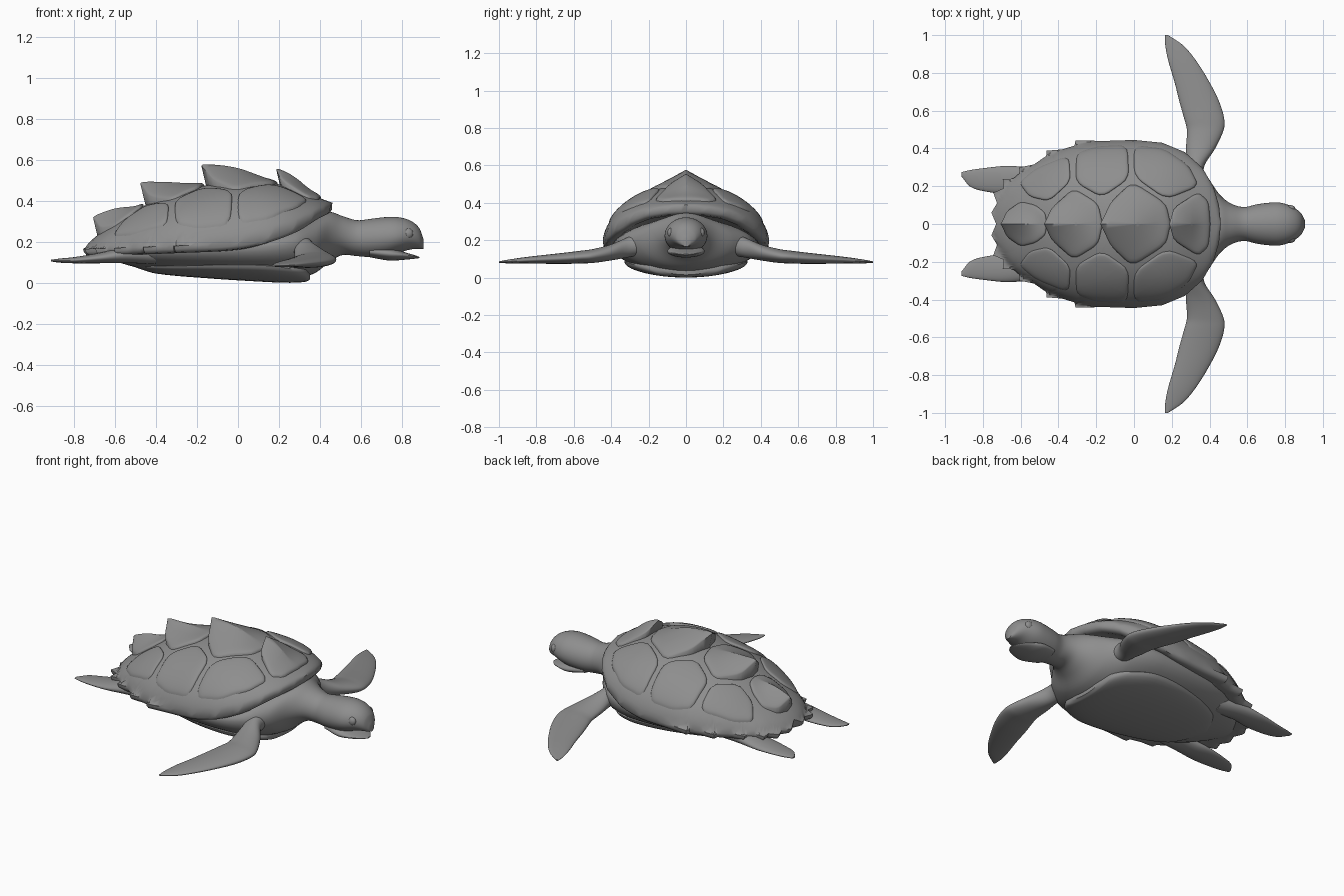
import bpy, bmesh, math
from mathutils import Vector

cube = bpy.data.objects.get("Cube")
if cube:
    bpy.data.objects.remove(cube, do_unlink=True)

GREY = (0.27, 0.27, 0.27, 1)
mat = bpy.data.materials.new("plain grey")
mat.use_nodes = True
mat.diffuse_color = GREY
mat.node_tree.nodes["Principled BSDF"].inputs["Base Color"].default_value = GREY


def curve(table, k):
    """Smooth value of every column of a table at key k (first column)."""
    k = min(max(k, table[0][0]), table[-1][0])
    i = max(j for j in range(len(table) - 1) if table[j][0] <= k)
    a, b = table[i], table[i + 1]
    p, n = table[max(i - 1, 0)], table[min(i + 2, len(table) - 1)]
    w = b[0] - a[0]
    t = (k - a[0]) / w
    out = []
    for c in range(1, len(a)):
        m0 = (b[c] - p[c]) / (b[0] - p[0]) * w
        m1 = (n[c] - a[c]) / (n[0] - a[0]) * w
        out.append((2*t**3 - 3*t*t + 1) * a[c] + (t**3 - 2*t*t + t) * m0
                   + (3*t*t - 2*t**3) * b[c] + (t**3 - t*t) * m1)
    return out


def skin(name, rings, angle=40, mirror=False, centre=None):
    """Bridge closed rings; close the ends with caps or a centre point."""
    bm = bmesh.new()
    loops = [[bm.verts.new(p) for p in r] for r in rings]
    n = len(loops[0])
    for a, b in zip(loops, loops[1:]):
        for i in range(n):
            bm.faces.new((a[i], a[(i + 1) % n], b[(i + 1) % n], b[i]))
    bm.faces.new(loops[0])
    if centre:
        c = bm.verts.new(centre)
        for i in range(n):
            bm.faces.new((loops[-1][i], loops[-1][(i + 1) % n], c))
    else:
        bm.faces.new(loops[-1])
    bmesh.ops.recalc_face_normals(bm, faces=bm.faces)
    me = bpy.data.meshes.new(name)
    bm.to_mesh(me)
    bm.free()
    me.materials.append(mat)
    me.polygons.foreach_set("use_smooth", [True] * len(me.polygons))
    me.set_sharp_from_angle(angle=math.radians(angle))
    ob = bpy.data.objects.new(name, me)
    bpy.context.collection.objects.link(ob)
    if mirror:
        m = ob.modifiers.new("mirror", 'MIRROR')
        m.use_axis = (False, True, False)
    return ob


def loft(name, table, ring, steps=5, **kw):
    keys = [a[0] + (b[0] - a[0]) * s / steps
            for a, b in zip(table, table[1:]) for s in range(steps)] + [table[-1][0]]
    return skin(name, [ring(k, *curve(table, k)) for k in keys], **kw)


TURN = [math.tau * i / 40 for i in range(40)]


def trunk(x, hw, low, mid, top):
    """Upright section with separate upper and lower halves."""
    return [(x, hw * math.cos(a), mid + math.sin(a) * (top - mid if math.sin(a) > 0 else mid - low))
            for a in TURN]


def front_blade(y, lead, trail, z, t):
    return [((lead + trail) / 2 + (lead - trail) / 2 * math.cos(a), y, z + t * math.sin(a)) for a in TURN]


def rear_blade(k, out, inn, z, t):
    return [(-k, (out + inn) / 2 + (out - inn) / 2 * math.cos(a), z + t * math.sin(a)) for a in TURN]


# Body, neck and upper head in one skin: x, half width, bottom, widest, top
loft("body_and_head", [
    (-.72, .03, .15, .165, .17), (-.6, .17, .105, .16, .2), (-.45, .29, .065, .165, .24),
    (-.2, .37, .035, .17, .25), (.1, .39, .018, .175, .27), (.28, .35, .018, .19, .31),
    (.38, .26, .05, .2, .33), (.45, .16, .105, .22, .345), (.51, .11, .135, .225, .325),
    (.58, .09, .13, .215, .305), (.65, .104, .125, .215, .312), (.72, .113, .13, .22, .32),
    (.78, .112, .145, .225, .32), (.84, .09, .162, .23, .303), (.885, .057, .165, .215, .265),
    (.905, .02, .165, .185, .21)], trunk)
loft("lower_jaw", [
    (.64, .08, .125, .15, .19), (.74, .1, .108, .14, .175), (.81, .082, .112, .135, .15),
    (.86, .05, .117, .128, .135), (.885, .015, .12, .123, .126)], trunk)
loft("plastron", [
    (-.5, .06, .075, .085, .12), (-.4, .2, .045, .08, .1), (-.15, .3, .022, .085, .1),
    (.1, .33, .006, .085, .1), (.25, .28, 0, .07, .1), (.33, .2, .005, .05, .1),
    (.35, .1, .015, .035, .05)], trunk)

# Flippers
loft("front_flipper", [
    (.2, .38, .24, .19, .06), (.3, .37, .27, .165, .055), (.4, .43, .275, .135, .043),
    (.5, .475, .28, .115, .037), (.56, .477, .265, .11, .034), (.65, .45, .24, .103, .03),
    (.75, .4, .215, .098, .024), (.87, .325, .18, .092, .016), (.95, .255, .165, .086, .01),
    (1, .18, .165, .083, .004)], front_blade, mirror=True)
loft("rear_flipper", [
    (.4, .28, .16, .14, .05), (.55, .3, .17, .135, .038), (.68, .307, .16, .12, .025),
    (.8, .295, .175, .11, .015), (.87, .285, .2, .108, .01), (.912, .275, .25, .108, .004)],
    rear_blade, mirror=True)

# Eyes
eye = Vector((.828, .082, .24))
skin("eye", [[eye + Vector((.026 * math.cos(b) * math.cos(a), .018 * math.sin(b),
                            .026 * math.cos(b) * math.sin(a))) for a in TURN[::2]]
             for b in [math.pi * (i / 10 - .5) * .98 for i in range(11)]], mirror=True)

# Shell shape: half width, ridge height and rim height along x
WIDTH = [(-.75, .03), (-.72, .12), (-.66, .215), (-.58, .28), (-.45, .36), (-.3, .42), (-.15, .44),
         (0, .445), (.15, .43), (.27, .38), (.36, .3), (.42, .2), (.45, .1), (.46, .01)]
RIDGE = [(-.75, .17), (-.7, .22), (-.6, .29), (-.45, .38), (-.3, .44), (-.1, .485), (.05, .495),
         (.2, .48), (.35, .43), (.46, .39)]
RIM = [(-.75, .165), (-.3, .18), (0, .195), (.15, .225), (.3, .28), (.4, .34), (.46, .37)]


def dome(x, y):
    rim, top = curve(RIM, x)[0], curve(RIDGE, x)[0]
    s = min(abs(y) / max(curve(WIDTH, x)[0], .01), 1)
    return rim + (top - rim) * (1 - s * s) ** .58


# Carapace with a toothed rear rim
teeth = [(-.31, .442), (-.315, .415), (-.38, .395), (-.462, .388), (-.465, .36), (-.53, .315),
         (-.605, .3), (-.605, .27), (-.64, .24), (-.695, .238), (-.69, .19), (-.745, .165),
         (-.725, .11), (-.755, .06), (-.73, 0)]
half = [(x, w) for x, w in reversed(WIDTH) if x > -.2]
half[0] = (.46, 0)
half += teeth
edge = half + [(x, -y) for x, y in reversed(half[1:-1])]


def divide(points, n):
    return [(a[0] + (b[0] - a[0]) * i / n, a[1] + (b[1] - a[1]) * i / n)
            for a, b in zip(points, points[1:] + points[:1]) for i in range(n)]


edge = divide(edge, 4)
CX = -.1


def shell_ring(s, drop=None):
    ring = []
    for x, y in edge:
        px, py = CX + (x - CX) * s, y * s
        ring.append((px, py, dome(px, py) if drop is None else curve(RIM, x)[0] - drop))
    return ring


skin("carapace", [shell_ring(.8, .02), shell_ring(.92, .035), shell_ring(.975, .03), shell_ring(.995, .015)]
     + [shell_ring(s) for s in (1, .985, .965, .94, .91, .87, .82, .76, .7, .62, .54, .45, .35, .25, .15, .07)],
     angle=50, centre=(CX, 0, dome(CX, 0)))


def rounded(points):
    """Cut the corners, keeping points on the centre line."""
    out = []
    for i, p in enumerate(points):
        if p[1] == 0:
            out.append(p)
        else:
            for q in (points[i - 1], points[(i + 1) % len(points)]):
                out.append((p[0] + (q[0] - p[0]) * .16, p[1] + (q[1] - p[1]) * .16))
    return out


def scute(name, points, mirror=False, spine=None):
    """Raised plate on the dome, with an optional ridge rising to the rear."""
    pts = divide(rounded(rounded(points)), 3)
    x0, x1 = min(p[0] for p in pts), max(p[0] for p in pts)
    wide = max(abs(p[1]) for p in pts)
    cx = (x0 + x1) / 2 if spine else sum(p[0] for p in pts) / len(pts)
    cy = 0 if spine else sum(p[1] for p in pts) / len(pts)

    def place(x, y, up):
        z = dome(x, y) + up
        if spine and up > 0:
            f = curve(spine, (x - x0) / (x1 - x0))[0]
            lift = f * max(0, 1 - abs(y) / wide) ** 1.4
            z += lift
            x -= lift * .3 * max(0, 1 - (x - x0) / (x1 - x0) * 2)
        return (x, y, z)

    rings = [[place(cx + (x - cx) * s, cy + (y - cy) * s, up) for x, y in pts]
             for s, up in ((1, -.006), (.985, .006), (.95, .011), (.88, .013), (.78, .014), (.66, .014),
                           (.54, .014), (.42, .014), (.3, .014), (.18, .014), (.08, .014))]
    skin(name, rings, angle=60, mirror=mirror, centre=place(cx, cy, .014))


# Side scutes
scute("front_side_scute", [(.0, .418), (.0, .25), (.17, .13), (.345, .2), (.29, .31), (.16, .4)], True)
scute("middle_side_scute", [(-.035, .42), (-.025, .24), (-.17, .14), (-.31, .22), (-.305, .375), (-.2, .412)], True)
scute("rear_side_scute", [(-.345, .365), (-.335, .225), (-.45, .12), (-.555, .145), (-.61, .22), (-.52, .295)], True)

# Ridge scutes with rear-pointing spines: half outline, then ridge lift from rear to front
for name, side, spine in (
        ("front_ridge_scute", [(.205, 0), (.215, .09), (.34, .17), (.395, .12), (.405, 0)],
         [(0, .068), (.3, .052), (.7, .015), (1, 0)]),
        ("second_ridge_scute", [(-.155, 0), (-.12, .12), (-.01, .225), (.17, .11), (.195, 0)],
         [(0, .09), (.4, .055), (.8, .01), (1, 0)]),
        ("third_ridge_scute", [(-.45, 0), (-.43, .09), (-.32, .19), (-.19, .11), (-.165, 0)],
         [(0, .098), (.3, .06), (.7, .018), (1, 0)]),
        ("rear_ridge_scute", [(-.685, 0), (-.67, .07), (-.6, .12), (-.52, .1), (-.47, .06), (-.46, 0)],
         [(0, .078), (.4, .055), (.8, .01), (1, 0)])):
    scute(name, side + [(x, -y) for x, y in reversed(side[1:-1])], spine=spine)
